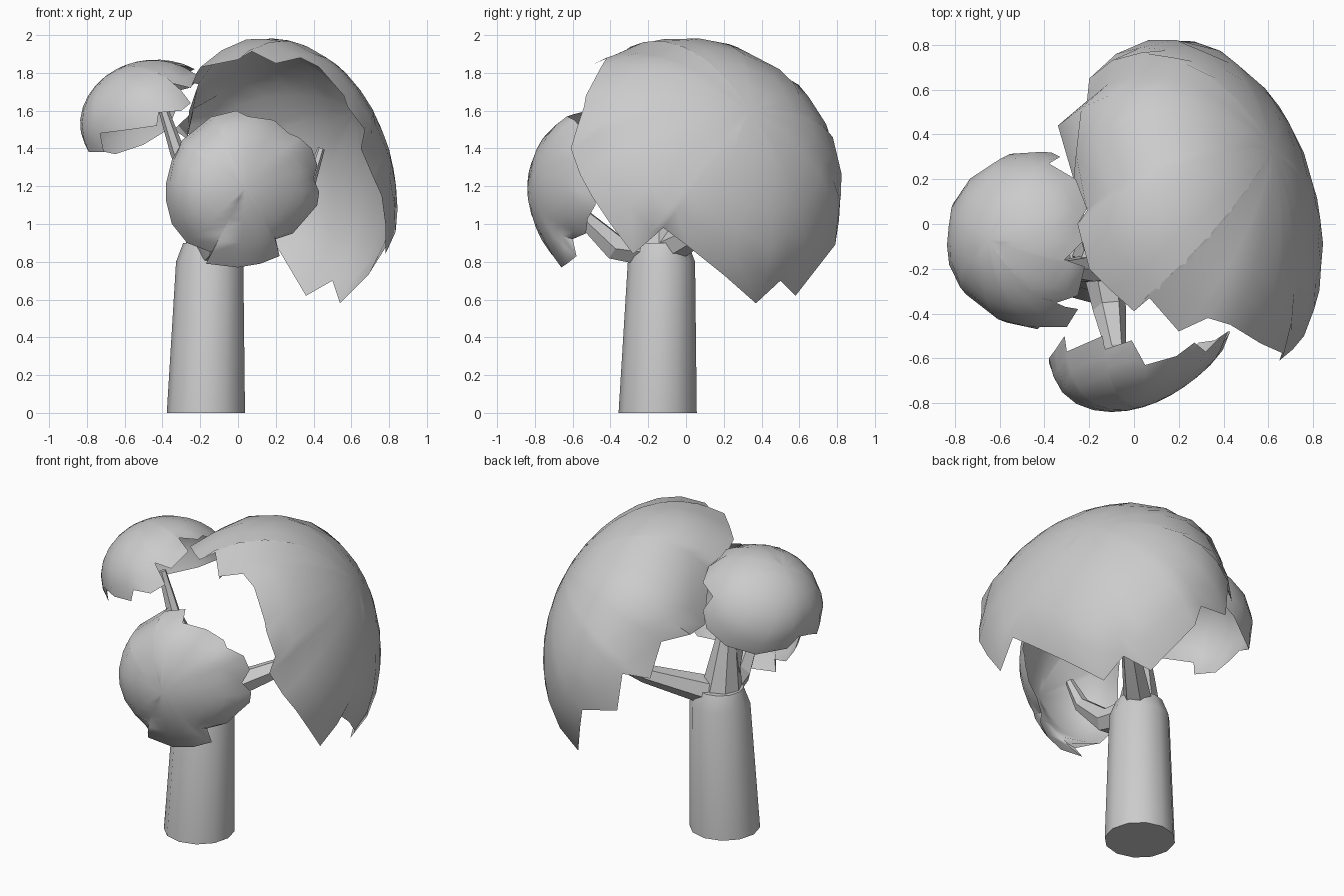
import bpy, bmesh
from math import cos, sin, tau, radians
from mathutils import Vector, Matrix

if "Cube" in bpy.data.objects:
    bpy.data.objects.remove(bpy.data.objects["Cube"])


def finish(name, bm, angle):
    me = bpy.data.meshes.new(name)
    bm.to_mesh(me)
    bm.free()
    ob = bpy.data.objects.new(name, me)
    bpy.context.collection.objects.link(ob)
    bpy.ops.object.select_all(action='DESELECT')
    ob.select_set(True)
    bpy.context.view_layer.objects.active = ob
    bpy.ops.object.shade_smooth_by_angle(angle=radians(angle))
    return ob


def tube(name, path, sides, angle, level=False):
    """Tapered limb through (x, y, z, radius) stations."""
    bm = bmesh.new()
    pts = [Vector(p[:3]) for p in path]
    rings = []
    for i, p in enumerate(pts):
        d = pts[min(i + 1, len(pts) - 1)] - pts[max(i - 1, 0)]
        rot = Matrix.Identity(3) if level else Vector((0, 0, 1)).rotation_difference(d).to_matrix()
        r = path[i][3]
        rings.append([bm.verts.new(p + rot @ Vector((r * cos(tau * k / sides), r * sin(tau * k / sides), 0)))
                      for k in range(sides)])
    for a, b in zip(rings, rings[1:]):
        for k in range(sides):
            j = (k + 1) % sides
            bm.faces.new((a[k], a[j], b[j], b[k]))
    bm.faces.new(rings[0][::-1])
    bm.faces.new(rings[-1])
    return finish(name, bm, angle)


def canopy(name, centre, semi, rot, pole, rim, steps=7):
    """Open ellipsoid shell spreading from its pole to a ragged rim."""
    c = Vector(centre)
    pole = Vector(pole).normalized()
    inv = rot.transposed()

    def radius(d):
        q = inv @ d
        return 1 / sum((q[i] / semi[i]) ** 2 for i in range(3)) ** 0.5

    bm = bmesh.new()
    top = bm.verts.new(c + pole * radius(pole))
    rings = []
    for s in range(1, steps + 1):
        t = s / steps
        ring = []
        for p in rim:
            v = Vector(p) - c
            d = pole.slerp(v.normalized(), t)
            k = t ** 5
            # ease onto the exact rim position at the edge
            ring.append(bm.verts.new(c + d * (radius(d) * (1 - k) + v.length * k)))
        rings.append(ring)
    n = len(rim)
    for k in range(n):
        j = (k + 1) % n
        bm.faces.new((top, rings[0][k], rings[0][j]))
        for a, b in zip(rings, rings[1:]):
            bm.faces.new((a[k], b[k], b[j], a[j]))
    bmesh.ops.recalc_face_normals(bm, faces=bm.faces)
    top.normal_update()
    if top.normal.dot(pole) < 0:
        bmesh.ops.reverse_faces(bm, faces=bm.faces)
    return finish(name, bm, 60)


# Trunk with its narrower stub
tube("trunk", [(-.17, -.15, 0, .207), (-.15, -.13, .8, .178), (-.15, -.13, .9, .14)], 12, 40, True)
tube("trunk_stub", [(-.15, -.14, .85, .13), (-.17, -.15, 1.1, .085), (-.18, -.16, 1.24, .06)], 8, 25, True)

# Branches, one to each canopy
tube("right_branch", [(-.12, -.1, .87, .09), (.17, .17, 1.01, .055), (.36, .34, 1.15, .035), (.44, .36, 1.4, .02)], 6, 20)
tube("front_branch", [(-.14, -.2, .86, .09), (-.11, -.38, .88, .075), (-.08, -.57, 1.06, .045), (-.03, -.62, 1.22, .025)], 6, 20)
tube("left_branch", [(-.15, -.17, .9, .09), (-.21, -.2, 1.18, .065), (-.32, -.2, 1.38, .04), (-.4, -.2, 1.62, .025)], 6, 20)

# Large canopy
canopy("large_canopy", (.17, 0, 1.18), (.65, .845, .815),
       Vector((1, 0, 0)).rotation_difference(Vector((.97, .18, .15))).to_matrix(),
       (.64, .48, .6), [
    (-.2, -.2, 1.83), (-.1, -.3, 1.85), (0, -.39, 1.87), (.06, -.32, 1.92), (.2, -.48, 1.85),
    (.33, -.42, 1.88), (.43, -.45, 1.83), (.56, -.53, 1.68), (.58, -.54, 1.62), (.67, -.58, 1.5),
    (.65, -.61, 1.4), (.71, -.56, 1.26), (.76, -.5, 1.15), (.78, -.4, 1.0), (.78, -.28, .84),
    (.82, -.12, .98), (.79, 0, .89), (.69, .2, .73), (.54, .37, .58), (.5, .5, .7),
    (.36, .58, .62), (.2, .79, .89), (.17, .81, 1.02), (-.05, .77, 1.06), (-.08, .76, 1.3),
    (-.2, .65, 1.26), (-.21, .55, 1.46), (-.34, .44, 1.5), (-.27, .2, 1.45), (-.21, .06, 1.74),
    (-.25, 0, 1.75)])

# Upper left canopy
canopy("left_canopy", (-.44, -.07, 1.5), (.405, .405, .37), Matrix.Identity(3), (-.55, 0, .83), [
    (-.81, -.1, 1.42), (-.79, -.2, 1.38), (-.71, -.3, 1.38), (-.73, -.33, 1.48), (-.57, -.44, 1.5),
    (-.43, -.47, 1.52), (-.42, -.46, 1.59), (-.3, -.46, 1.6), (-.25, -.38, 1.64), (-.37, -.36, 1.75),
    (-.25, -.32, 1.72), (-.22, -.19, 1.79), (-.31, -.16, 1.84), (-.23, -.08, 1.82), (-.25, 0, 1.81),
    (-.21, .07, 1.76), (-.26, .2, 1.72), (-.38, .27, 1.69), (-.33, .3, 1.6), (-.37, .32, 1.5),
    (-.5, .31, 1.42), (-.65, .22, 1.37), (-.79, .1, 1.4), (-.8, 0, 1.44)])

# Lower front canopy, turned to the right
canopy("front_canopy", (.02, -.48, 1.19), (.443, .319, .41), Matrix.Rotation(radians(33), 3, 'Z'),
       (.05, -1, 0), [
    (-.38, -.62, 1.12), (-.38, -.6, 1.22), (-.35, -.56, 1.34), (-.31, -.5, 1.41), (-.3, -.57, 1.44),
    (-.14, -.5, 1.57), (-.13, -.56, 1.57), (-.01, -.52, 1.6), (.05, -.63, 1.57), (.19, -.59, 1.55),
    (.27, -.53, 1.48), (.32, -.57, 1.46), (.39, -.5, 1.4), (.42, -.48, 1.31), (.4, -.53, 1.24),
    (.43, -.48, 1.17), (.42, -.48, 1.1), (.36, -.52, 1.03), (.29, -.53, .95), (.2, -.6, .92),
    (.22, -.58, .83), (.12, -.63, .79), (0, -.66, .77), (-.17, -.67, .79), (-.14, -.7, .85),
    (-.27, -.63, .9), (-.35, -.6, 1.0)])
